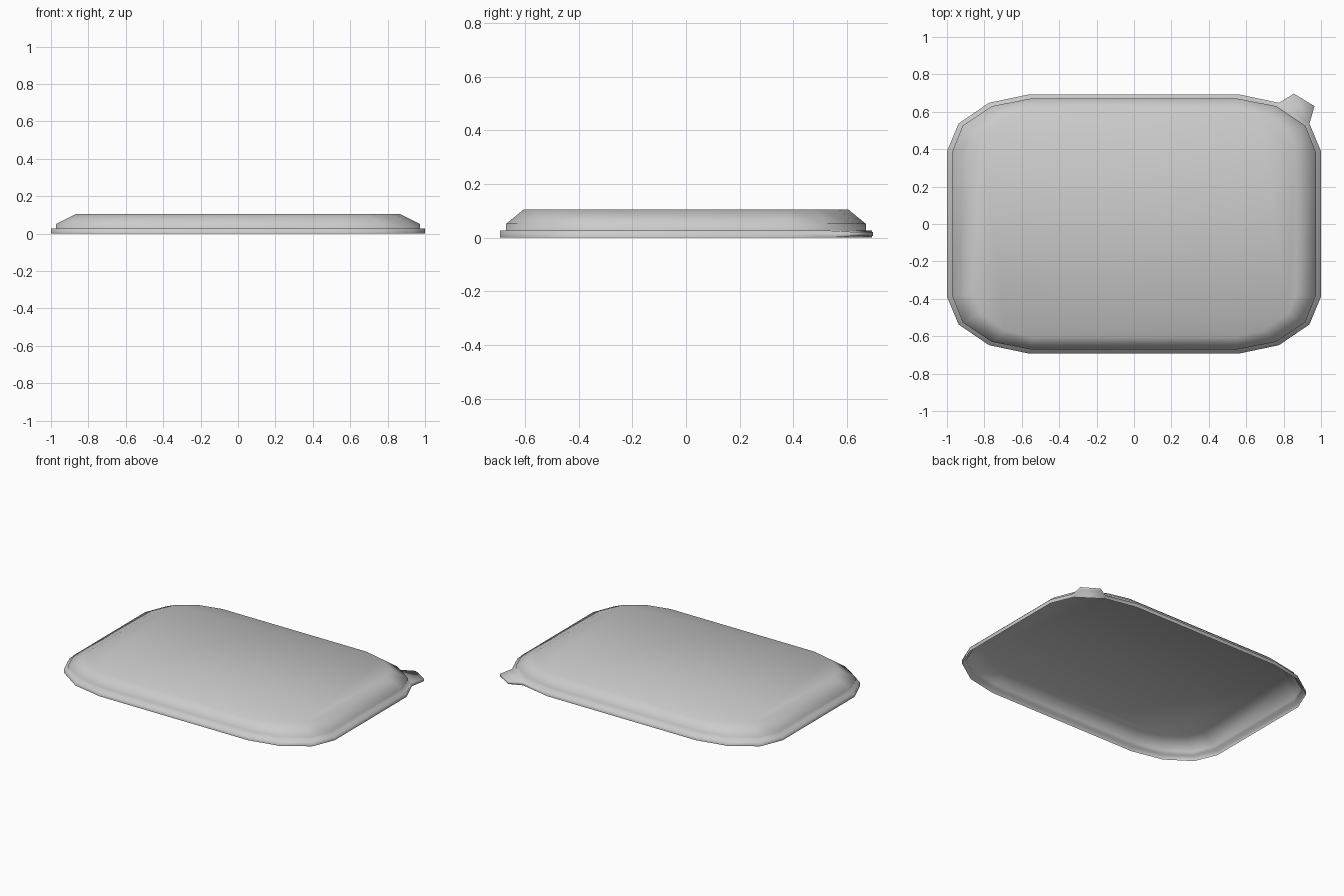
import bpy, bmesh
from mathutils import Vector

if "Cube" in bpy.data.objects:
    bpy.data.objects.remove(bpy.data.objects["Cube"])

# One corner of each ring (from the back edge round to the right edge) and its height
RINGS = [
    (0.0,   [(0.56, 0.693), (0.775, 0.648), (0.938, 0.537), (1.0, 0.388)]),    # lip bottom
    (0.026, [(0.56, 0.693), (0.775, 0.648), (0.938, 0.537), (1.0, 0.388)]),    # lip top
    (0.026, [(0.555, 0.67), (0.76, 0.63), (0.915, 0.527), (0.972, 0.385)]),    # wall foot
    (0.052, [(0.555, 0.67), (0.76, 0.63), (0.915, 0.527), (0.972, 0.385)]),    # wall top
    (0.105, [(0.545, 0.605), (0.69, 0.57), (0.82, 0.48), (0.865, 0.375)]),     # top panel
]


def mirrored_ring(bm, z, corner):
    """Mirror a quarter outline into a full loop of 16 vertices."""
    back = corner[::-1]
    pts = list(corner)
    pts += [(x, -y) for x, y in back]
    pts += [(-x, -y) for x, y in corner]
    pts += [(-x, y) for x, y in back]
    return [bm.verts.new((x, y, z)) for x, y in pts]


bm = bmesh.new()
rings = [mirrored_ring(bm, z, c) for z, c in RINGS]

# Open shell: lip, flange, wall and slope
tab_face = None
for a, b in zip(rings, rings[1:]):
    for i in range(16):
        j = (i + 1) % 16
        f = bm.faces.new((a[i], a[j], b[j], b[i]))
        if a is rings[0] and i == 1:
            tab_face = f
bm.faces.new(rings[-1])

# Pull tab grown out of the lip at one corner
tip = bmesh.ops.extrude_discrete_faces(bm, faces=[])["faces"]
result = bmesh.ops.extrude_face_region(bm, geom=[tab_face])
verts = [v for v in result["geom"] if isinstance(v, bmesh.types.BMVert)]
for v in verts:
    xy = (0.855, 0.697) if v.co.x < 0.85 else (0.965, 0.63)
    z = 0.007 if v.co.z < 0.01 else 0.021
    v.co = Vector((xy[0], xy[1], z))
if tab_face.is_valid:
    bmesh.ops.delete(bm, geom=[tab_face], context='FACES_ONLY')

bmesh.ops.recalc_face_normals(bm, faces=bm.faces[:])
bm.normal_update()
if max(bm.faces, key=lambda f: f.calc_center_median().z).normal.z < 0:
    bmesh.ops.reverse_faces(bm, faces=bm.faces[:])
for f in bm.faces:
    f.smooth = True

mesh = bpy.data.meshes.new("container_lid")
bm.to_mesh(mesh)
bm.free()
lid = bpy.data.objects.new("container_lid", mesh)
bpy.context.collection.objects.link(lid)
